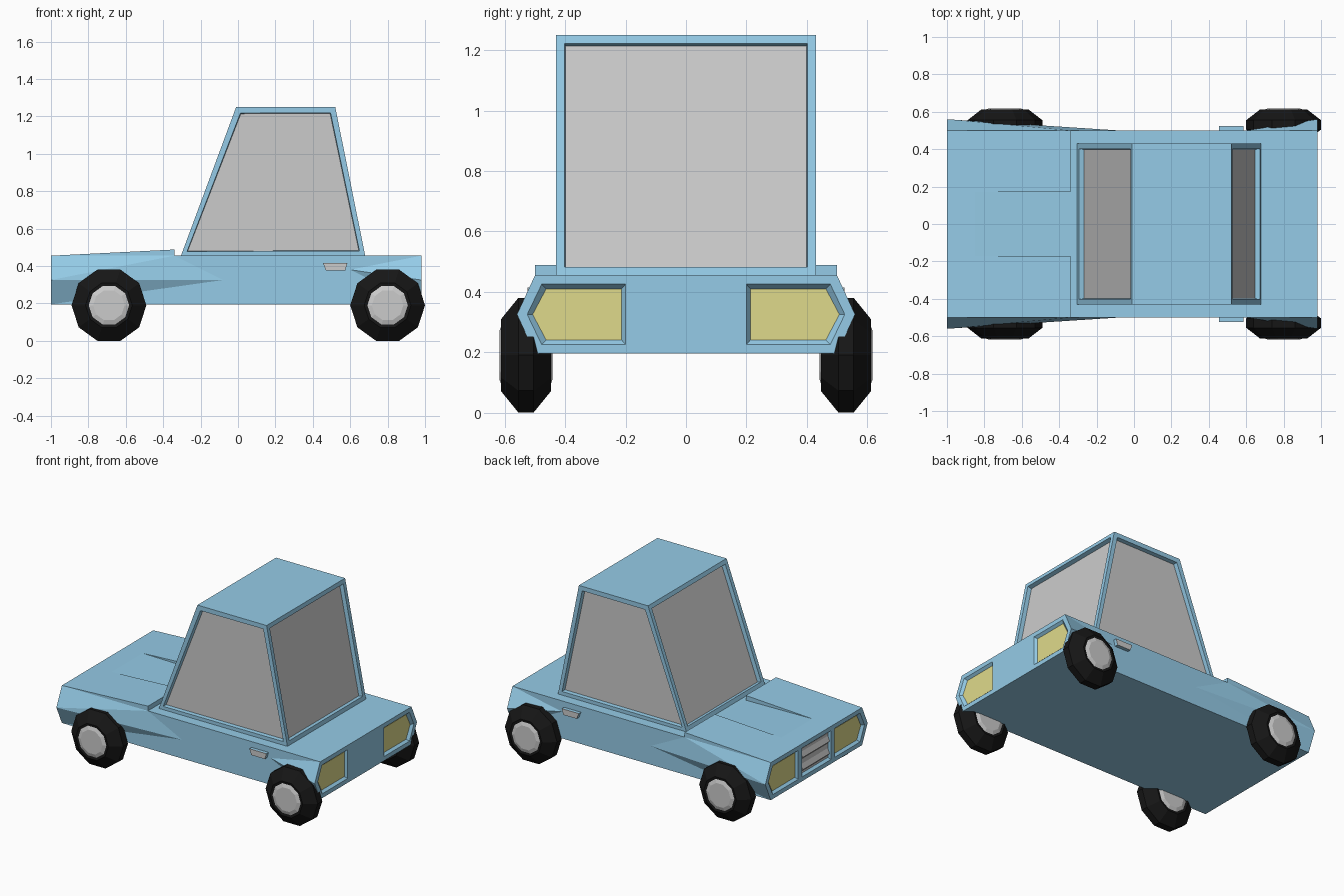
import bpy, bmesh
from math import cos, sin, pi

if "Cube" in bpy.data.objects:
    bpy.data.objects.remove(bpy.data.objects["Cube"])


def material(name, rgb):
    m = bpy.data.materials.new(name)
    m.diffuse_color = (*rgb, 1)
    m.use_nodes = True
    m.node_tree.nodes["Principled BSDF"].inputs["Base Color"].default_value = m.diffuse_color
    return m


BLUE = material("blue paint", (0.30, 0.60, 0.80))
YELLOW = material("lamp yellow", (0.74, 0.70, 0.26))
BLACK = material("tyre black", (0.008, 0.008, 0.008))
GREY = None


def mesh(name, verts, faces, mat):
    me = bpy.data.meshes.new(name)
    me.from_pydata(verts, [], faces)
    bm = bmesh.new()
    bm.from_mesh(me)
    bmesh.ops.recalc_face_normals(bm, faces=bm.faces)
    bm.to_mesh(me)
    bm.free()
    if mat:
        me.materials.append(mat)
    ob = bpy.data.objects.new(name, me)
    bpy.context.collection.objects.link(ob)
    return ob


def loft(name, rings, mat, caps=True):
    n = len(rings[0])
    verts = [p for r in rings for p in r]
    faces = [(k * n + i, k * n + (i + 1) % n, (k + 1) * n + (i + 1) % n, (k + 1) * n + i)
             for k in range(len(rings) - 1) for i in range(n)]
    if caps:
        faces += [tuple(range(n)), tuple(range(len(verts) - n, len(verts)))]
    return mesh(name, verts, faces, mat)


def prism_y(name, pts, y0, y1, mat):
    return loft(name, [[(x, y, z) for x, z in pts] for y in (y0, y1)], mat)


def cut(target, cutter):
    mod = target.modifiers.new("recess", 'BOOLEAN')
    mod.object, mod.operation, mod.solver = cutter, 'DIFFERENCE', 'EXACT'
    bpy.context.view_layer.objects.active = target
    bpy.ops.object.modifier_apply(modifier=mod.name)
    bpy.data.objects.remove(cutter)


# Body shell with flared corners
half = [(-1, .5, .195), (-1, .56, .325), (-1, .5, .455), (-.34, .5, .455), (-.08, .5, .325),
        (.6, .5, .38), (.98, .5, .455), (.98, .56, .325), (.98, .5, .195)]
side = [(0, 1, 4), (1, 2, 3), (1, 3, 4), (0, 4, 3, 6, 5, 8), (6, 7, 5), (7, 8, 5)]
n = len(half)
verts = half + [(x, -y, z) for x, y, z in half]
faces = side + [tuple(i + n for i in f) for f in side]
for strip in ((0, 1, 2), (2, 3, 6), (6, 7, 8), (8, 0)):
    faces.append(strip + tuple(i + n for i in reversed(strip)))
body = mesh("body", verts, faces, BLUE)


# Recessed lamps at both ends
outer = [(.2, .225), (.2, .425), (.478, .425), (.526, .325), (.478, .225)]
inner = [(.213, .24), (.213, .41), (.463, .41), (.508, .325), (.463, .24)]
DEPTH = .018


def recess(end, d, s, outer, inner):
    out = [(2 * a - c, 2 * b - e) for (a, b), (c, e) in zip(outer, inner)]
    rings = [[(x, s * y, z) for y, z in pts]
             for x, pts in ((end + d * DEPTH, out), (end, outer), (end - d * DEPTH, inner))]
    cut(body, loft("cutter", rings, None))


for end, d, label in ((-1, -1, "head_lamp"), (.98, 1, "tail_lamp")):
    for s in (-1, 1):
        recess(end, d, s, outer, inner)
        x = end - d * DEPTH
        loft(label, [[(q, s * y, z) for y, z in inner] for q in (x - d * .01, x + d * .002)], YELLOW)

# Front grille with slanted slats
recess(-1, -1, 1, [(-.16, .225), (.16, .225), (.16, .425), (-.16, .425)],
       [(-.147, .24), (.147, .24), (.147, .41), (-.147, .41)])
loft("grille_back", [[(x, y, z) for y, z in ((-.147, .24), (.147, .24), (.147, .41), (-.147, .41))]
                     for x in (-.97, -.984)], GREY)
for z in (.25, .335):
    prism_y("grille_slat", [(-.98, z), (-.998, z + .02), (-.98, z + .065)], -.147, .147, GREY)

# Hood: two raised wedges beside a sunken centre panel
for s in (-1, 1):
    prism_y("hood_side", [(-1, .455), (-.34, .488), (-.34, .455)], s * .17, s * .5, BLUE)
prism_y("hood_centre", [(-1, .455), (-.85, .4625), (-.34, .455)], -.17, .17, BLUE)

# Cabin with inset window openings
rings = [[(x0, -.43, z), (x1, -.43, z), (x1, .43, z), (x0, .43, z)]
         for x0, x1, z in ((-.305, .68, .455), (-.01, .52, 1.25))]
cabin = loft("cabin", rings, BLUE)
bm = bmesh.new()
bm.from_mesh(cabin.data)
panes = [f for f in bm.faces if abs(f.normal.z) < .9]
bmesh.ops.inset_individual(bm, faces=panes, thickness=.04)
bmesh.ops.inset_individual(bm, faces=panes, thickness=.004, depth=-.028)
for f in panes:
    mesh("window", [v.co.copy() for v in f.verts], [(0, 1, 2, 3)], GREY)
    w = bpy.context.collection.objects[-1].data
    if w.polygons[0].normal.dot(f.normal) < 0:
        w.flip_normals()
bmesh.ops.delete(bm, geom=panes, context='FACES_ONLY')
bm.to_mesh(cabin.data)
bm.free()

# Door handles
grip = [(.455, .415), (.585, .415), (.573, .375), (.47, .375)]
for s in (-1, 1):
    prism_y("door_handle", grip, s * .49, s * .521, BLUE)
    prism_y("handle_face", grip, s * .521, s * .525, GREY)


# Ten-sided wheels
def wheel_rings(cx, cy, profile):
    return [[(cx + r * cos(i * pi / 5), cy + y, .19 + r * sin(i * pi / 5)) for i in range(10)]
            for r, y in profile]


for cx in (-.69, .8):
    for cy in (-.53, .53):
        loft("tyre", wheel_rings(cx, cy, [(.108, -.08), (.125, -.083), (.2, -.025), (.2, .025),
                                          (.125, .083), (.108, .08)]), BLACK, caps=False)
        loft("wheel_hub", wheel_rings(cx, cy, [(.084, -.088), (.108, -.08), (.108, .08),
                                               (.084, .088)]), GREY)
